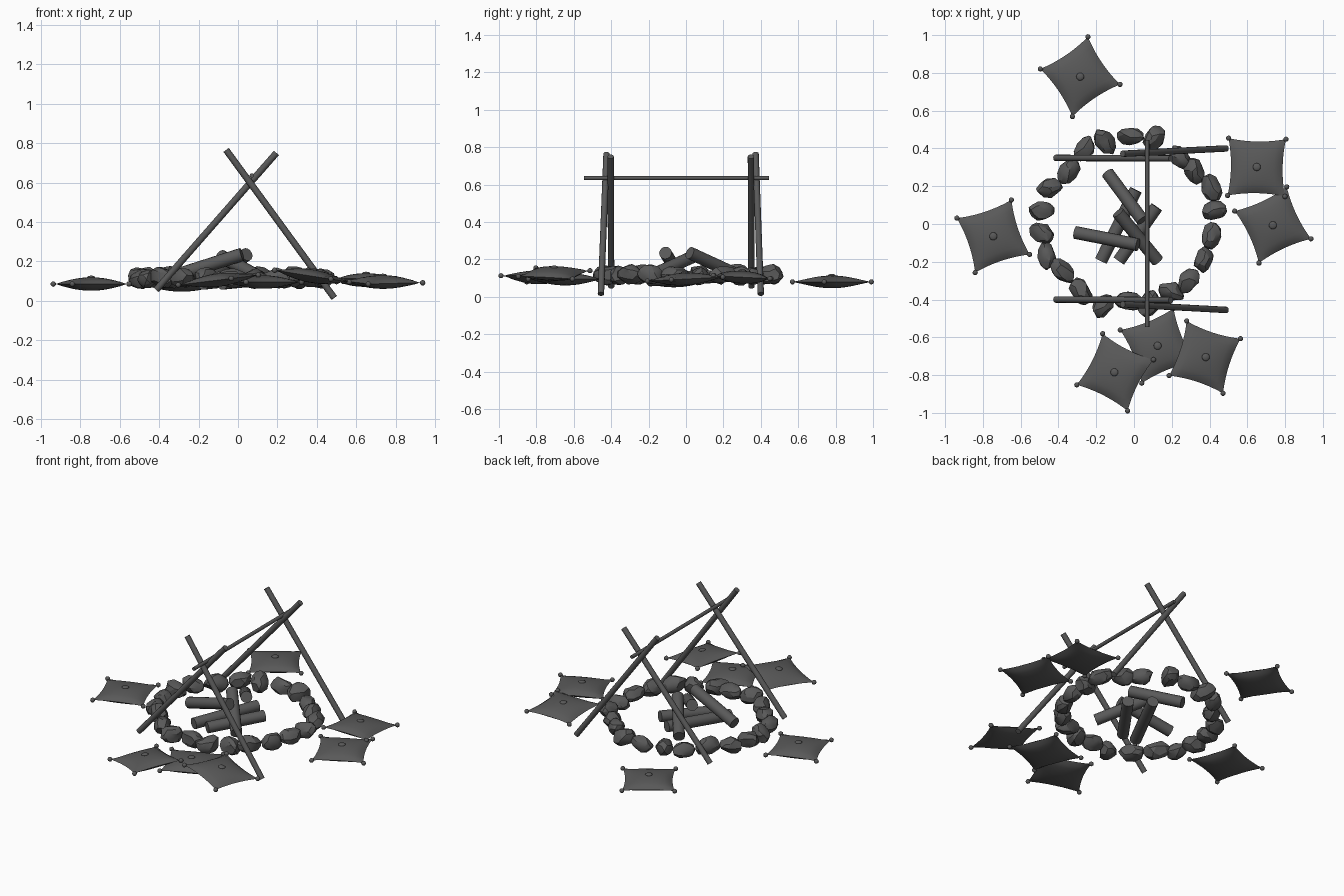
import bpy
import bmesh
import random
from math import radians, sqrt
from mathutils import Vector, Matrix, Euler

random.seed(4)

default = bpy.data.objects.get("Cube")
if default:
    bpy.data.objects.remove(default)

# Single dark grey material shared by every part
grey = bpy.data.materials.new("dark_grey")
grey.use_nodes = True
grey.diffuse_color = (0.1, 0.1, 0.1, 1)
grey.node_tree.nodes["Principled BSDF"].inputs["Base Color"].default_value = grey.diffuse_color


def finish(bm, name, sharp_angle):
    """Turn a bmesh into a shaded object."""
    bmesh.ops.recalc_face_normals(bm, faces=bm.faces)
    mesh = bpy.data.meshes.new(name)
    bm.to_mesh(mesh)
    bm.free()
    mesh.shade_smooth()
    mesh.set_sharp_from_angle(angle=radians(sharp_angle))
    mesh.materials.append(grey)
    obj = bpy.data.objects.new(name, mesh)
    bpy.context.collection.objects.link(obj)
    return obj


def rod(name, start, end, radius, sides=12):
    """Capped cylinder between two points."""
    start, end = Vector(start), Vector(end)
    axis = end - start
    turn = axis.to_track_quat("Z", "Y").to_matrix().to_4x4()
    bm = bmesh.new()
    bmesh.ops.create_cone(
        bm, cap_ends=True, segments=sides, radius1=radius, radius2=radius,
        depth=axis.length, matrix=Matrix.Translation((start + end) / 2) @ turn)
    return finish(bm, name, 40)


def stone(name, x, y, angle):
    """Lumpy faceted pebble, longest along the given angle."""
    bm = bmesh.new()
    bmesh.ops.create_icosphere(bm, subdivisions=2, radius=1)
    lumps = [Vector([random.gauss(0, 1) for axis in "xyz"]).normalized() for lump in range(9)]
    for v in bm.verts:
        # Flatten the ball against several random planes to chip it
        for lump in lumps:
            over = v.co.dot(lump) - 0.78
            if over > 0:
                v.co -= lump * over
        v.co *= random.uniform(0.96, 1.08)
    size = random.uniform(0.95, 1.08)
    place = Matrix.LocRotScale(
        Vector((x, y, random.uniform(0.108, 0.122))),
        Euler((random.uniform(-0.2, 0.2), random.uniform(-0.2, 0.2), radians(angle))),
        Vector((0.076, 0.054, 0.053)) * size)
    bm.transform(place)
    return finish(bm, name, 25)


def cushion(name, x, y, z, turn, tilt_x=0, tilt_y=0):
    """Square pillow with pinched sides, corner tufts and a top button."""
    half, puff, steps = 0.152, 0.034, 12
    bm = bmesh.new()
    bmesh.ops.create_grid(bm, x_segments=steps, y_segments=steps, size=1)
    lower = bmesh.ops.duplicate(bm, geom=bm.verts[:] + bm.edges[:] + bm.faces[:])["geom"]
    lower = {g for g in lower if isinstance(g, bmesh.types.BMVert)}
    for v in bm.verts:
        u, w = v.co.x, v.co.y
        side = -1 if v in lower else 1
        bulge = max(0, (1 - u * u) * (1 - w * w))
        v.co.x = u * half * (1 - 0.1 * (1 - w * w))
        v.co.y = w * half * (1 - 0.1 * (1 - u * u))
        v.co.z = side * puff * bulge ** 0.6
    bmesh.ops.remove_doubles(bm, verts=bm.verts, dist=0.0005)
    # Corner tufts
    for sx in (-1, 1):
        for sy in (-1, 1):
            spot = Matrix.Translation((sx * half, sy * half, 0))
            bmesh.ops.create_icosphere(bm, subdivisions=2, radius=0.014, matrix=spot)
    # Button
    bmesh.ops.create_uvsphere(
        bm, u_segments=12, v_segments=8, radius=0.021,
        matrix=Matrix.Translation((0, 0, puff)) @ Matrix.Diagonal((1, 1, 0.4, 1)))
    tilt = Euler((radians(tilt_x), radians(tilt_y), 0)).to_matrix().to_4x4()
    bm.transform(Matrix.Translation((x, y, z)) @ tilt @ Matrix.Rotation(radians(turn), 4, "Z"))
    return finish(bm, name, 60)


# Crossed support poles at each end, with a bar resting between them
for label, inner, low, high in (("front", -0.40, -0.455, -0.425), ("back", 0.35, 0.40, 0.372)):
    rod(label + "_right_pole", (-0.415, inner, 0.055), (0.195, inner - 0.003, 0.75), 0.017)
    rod(label + "_left_pole", (0.488, low, 0.015), (-0.06, high, 0.765), 0.017)
rod("hanging_bar", (0.07, -0.545, 0.635), (0.07, 0.445, 0.635), 0.011)

# Stacked firewood
logs = (
    ((-0.31, -0.045, 0.13), (0.02, -0.11, 0.235)),
    ((-0.14, 0.27, 0.12), (0.045, 0.02, 0.235)),
    ((0.125, -0.195, 0.11), (-0.085, 0.06, 0.225)),
    ((-0.175, -0.195, 0.09), (0.01, 0.18, 0.11)),
    ((-0.08, -0.195, 0.09), (0.12, 0.09, 0.11)),
)
for i, (start, end) in enumerate(logs):
    rod(f"log_{i + 1}", start, end, 0.034, sides=16)

# Ring of stones: x, y and direction of the long side
stones = (
    (-0.26, 0.40, 60), (-0.155, 0.435, 110), (-0.02, 0.465, 0), (0.11, 0.45, 60),
    (-0.35, 0.28, 55), (-0.45, 0.19, 15), (-0.49, 0.07, 0), (-0.485, -0.045, -30),
    (-0.46, -0.17, 100), (-0.38, -0.25, -40), (-0.28, -0.36, -60), (-0.16, -0.43, 50),
    (-0.03, -0.41, 0), (0.08, -0.42, 60), (0.2, -0.36, -20), (0.29, -0.3, 45),
    (0.37, -0.19, 75), (0.41, -0.06, 80), (0.42, 0.07, 10), (0.41, 0.19, 110),
    (0.32, 0.28, 110), (0.24, 0.35, -50),
)
for i, spot in enumerate(stones):
    stone(f"stone_{i + 1}", *spot)

# Scattered cushions
cushion("back_cushion", -0.285, 0.78, 0.08, 34)
cushion("right_cushion", -0.745, -0.065, 0.085, 18.5)
cushion("left_back_cushion", 0.65, 0.3, 0.105, -1, tilt_x=-3)
cushion("left_front_cushion", 0.735, -0.005, 0.095, 25, tilt_x=3)
cushion("front_right_cushion", -0.1, -0.785, 0.105, -27, tilt_y=-7)
cushion("front_middle_cushion", 0.125, -0.645, 0.095, 22)
cushion("front_left_cushion", 0.375, -0.705, 0.125, -18, tilt_y=9)
